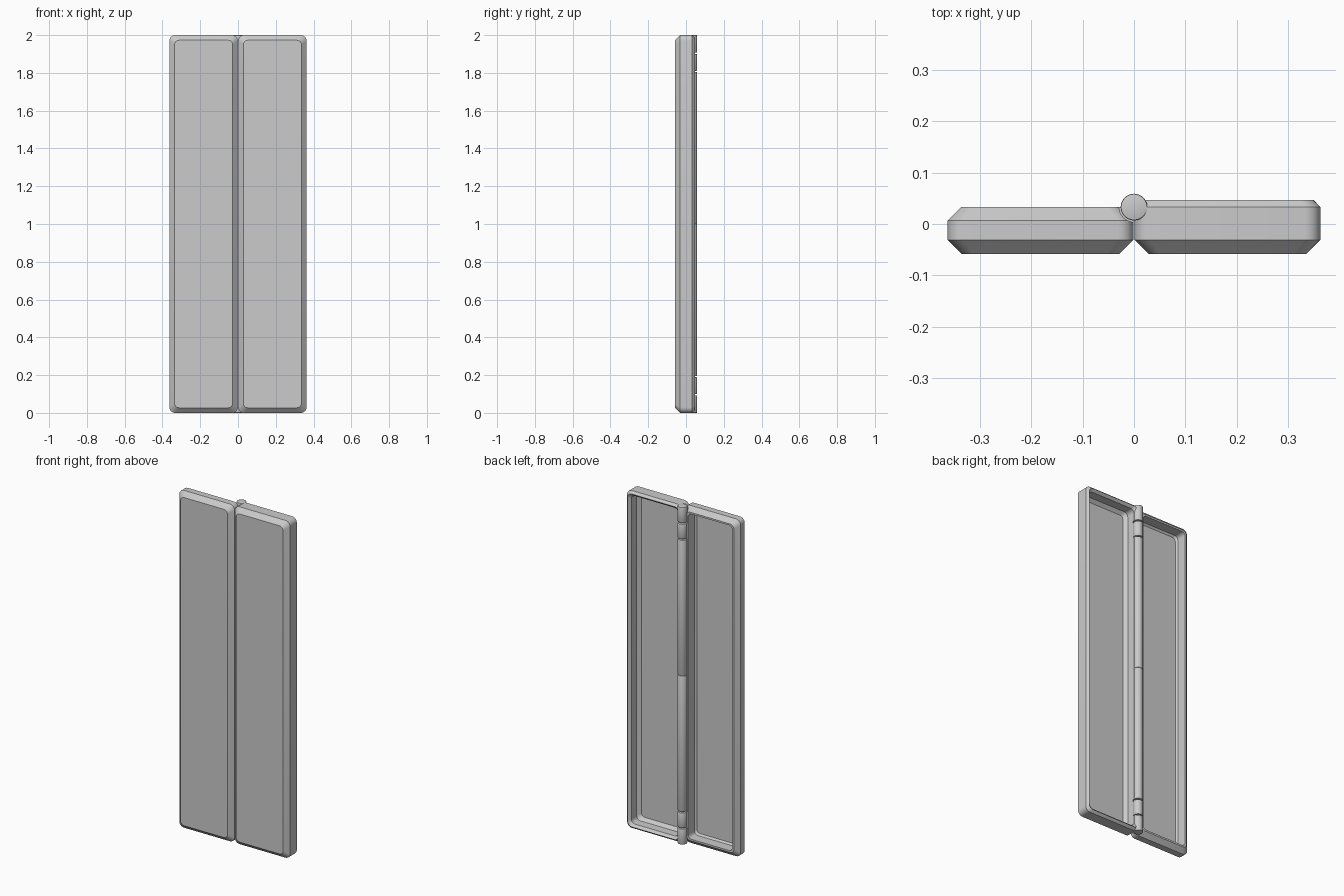
import bpy, bmesh, math
from mathutils import Matrix

if "Cube" in bpy.data.objects:
    bpy.data.objects.remove(bpy.data.objects["Cube"])

AXIS_Y, R = 0.033, 0.026
X0, X1, H = 0.001, 0.363, 2.0


def add_object(name, bm):
    bmesh.ops.recalc_face_normals(bm, faces=bm.faces)
    mesh = bpy.data.meshes.new(name)
    bm.to_mesh(mesh)
    bm.free()
    ob = bpy.data.objects.new(name, mesh)
    bpy.context.collection.objects.link(ob)
    return ob


def smooth(ob):
    bpy.ops.object.select_all(action='DESELECT')
    bpy.context.view_layer.objects.active = ob
    ob.select_set(True)
    bpy.ops.object.shade_smooth_by_angle(angle=math.radians(30))


def ring(bm, sign, inset, y, r, steps=6):
    # Rounded rectangle in the xz plane
    a, b, c, d = X0 + inset, X1 - inset, inset, H - inset
    verts = []
    for k, (cx, cz) in enumerate([(b - r, d - r), (a + r, d - r), (a + r, c + r), (b - r, c + r)]):
        for i in range(steps + 1):
            t = (k + i / steps) * math.pi / 2
            verts.append(bm.verts.new((sign * (cx + r * math.cos(t)), y, cz + r * math.sin(t))))
    return verts


def tray(name, sign, profile):
    bm = bmesh.new()
    rings = [ring(bm, sign, *p) for p in profile]
    for lo, hi in zip(rings, rings[1:]):
        n = len(lo)
        for i in range(n):
            j = (i + 1) % n
            bm.faces.new((lo[i], lo[j], hi[j], hi[i]))
    bm.faces.new(rings[0])
    bm.faces.new(rings[-1])
    return add_object(name, bm)


def rod(name, z0, z1, radius, bevel=0.0):
    bm = bmesh.new()
    bmesh.ops.create_cone(bm, cap_ends=True, segments=40, radius1=radius, radius2=radius, depth=z1 - z0,
                          matrix=Matrix.Translation((0, AXIS_Y, (z0 + z1) / 2)))
    if bevel:
        caps = [e for e in bm.edges if abs(e.verts[0].co.z - e.verts[1].co.z) < 1e-6]
        bmesh.ops.bevel(bm, geom=caps, offset=bevel, segments=2, affect='EDGES', profile=0.5)
    return add_object(name, bm)


def carve(ob, spans):
    # Clearance scoops around the other tray's knuckles
    for z0, z1 in spans:
        cutter = rod("hinge_clearance", z0, z1, 0.029)
        cutter.hide_render = True
        mod = ob.modifiers.new("clearance", 'BOOLEAN')
        mod.operation, mod.solver, mod.object = 'DIFFERENCE', 'EXACT', cutter
        bpy.context.view_layer.objects.active = ob
        bpy.ops.object.modifier_apply(modifier=mod.name)
        bpy.data.objects.remove(cutter)


# Trays: (inset, y, corner radius) from front panel over the rim to the inner floor
base = tray("right_tray", 1, [
    (0.027, -0.058, 0.024), (0, -0.031, 0.030), (0, 0.033, 0.030), (0.013, 0.047, 0.027),
    (0.027, 0.033, 0.024), (0.027, -0.018, 0.024), (0.045, -0.036, 0.020)])
lid = tray("left_tray", -1, [
    (0.027, -0.058, 0.024), (0, -0.031, 0.030), (0, 0.007, 0.030), (0.026, 0.033, 0.024),
    (0.036, 0.033, 0.022), (0.036, -0.026, 0.022), (0.046, -0.036, 0.020)])
carve(lid, [(-0.1, 0.098), (0.190, 1.810), (1.902, 2.1)])
carve(base, [(0.095, 0.193), (1.807, 1.905)])
smooth(base)
smooth(lid)

# Hinge knuckles along the spine
for z0, z1 in [(0, 0.093), (0.099, 0.189), (0.195, 1.0), (1.0, 1.805), (1.811, 1.901), (1.907, 2.0)]:
    smooth(rod("hinge_knuckle", z0, z1, R, 0.003))
# Pin bridging the gaps
smooth(rod("hinge_pin", 0.05, 1.95, 0.013))
